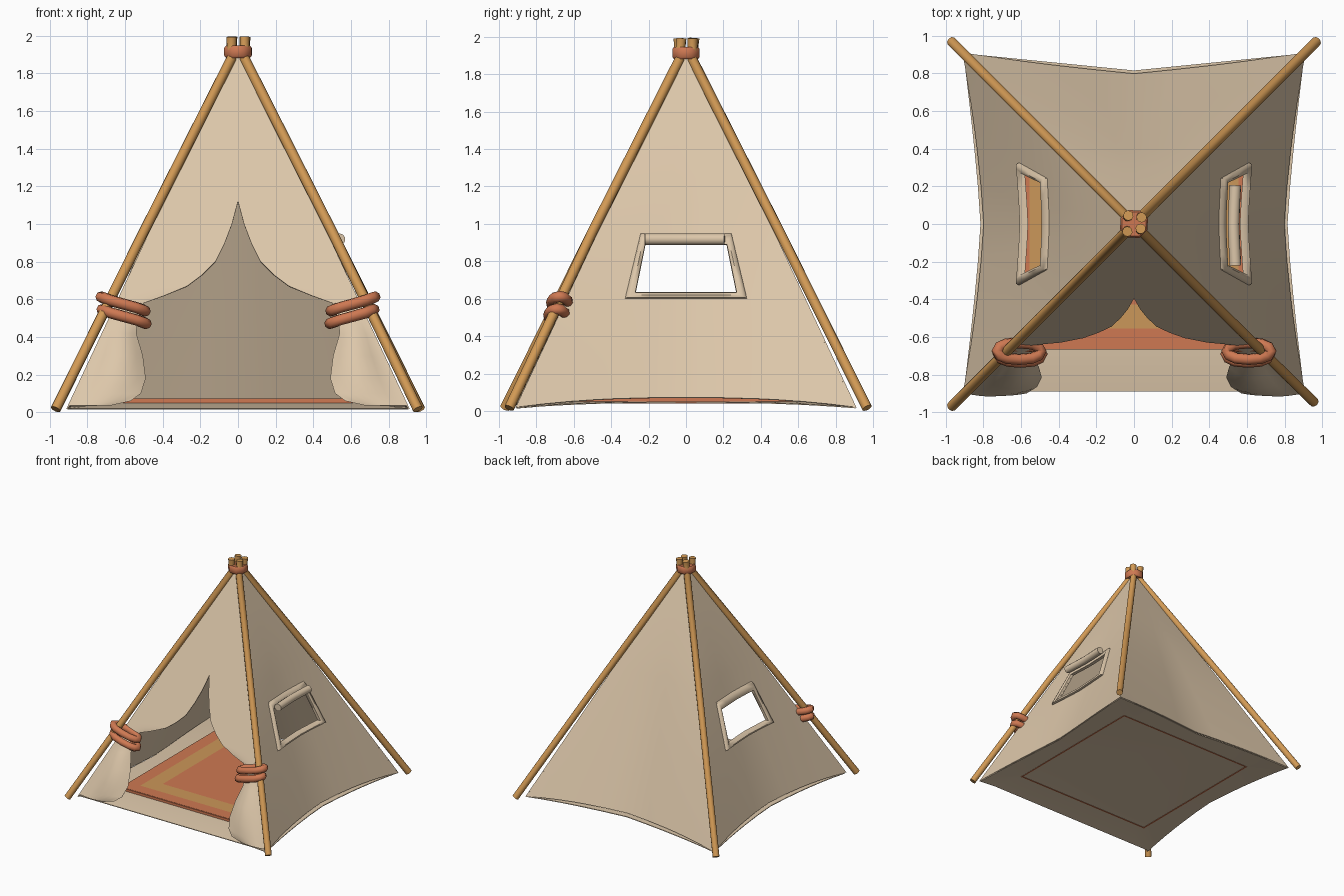
import bpy, bmesh, math
from mathutils import Vector

if "Cube" in bpy.data.objects:
    bpy.data.objects.remove(bpy.data.objects["Cube"])


def material(name, rgb):
    m = bpy.data.materials.new(name)
    m.diffuse_color = (*rgb, 1)
    m.use_nodes = True
    m.node_tree.nodes["Principled BSDF"].inputs["Base Color"].default_value = m.diffuse_color
    return m


CANVAS = material("canvas", (0.72, 0.57, 0.40))
WOOD = material("wood", (0.64, 0.32, 0.09))
ORANGE = material("terracotta", (0.62, 0.19, 0.085))
YELLOW = material("mat yellow", (0.60, 0.31, 0.10))


def finish(name, bm, mats, angle=50, thick=0):
    bmesh.ops.remove_doubles(bm, verts=bm.verts, dist=0.0005)
    bmesh.ops.recalc_face_normals(bm, faces=bm.faces)
    if thick:
        bmesh.ops.solidify(bm, geom=bm.faces[:], thickness=thick)
        bmesh.ops.recalc_face_normals(bm, faces=bm.faces)
    me = bpy.data.meshes.new(name)
    bm.to_mesh(me)
    bm.free()
    for m in mats:
        me.materials.append(m)
    ob = bpy.data.objects.new(name, me)
    bpy.context.collection.objects.link(ob)
    bpy.ops.object.select_all(action='DESELECT')
    ob.select_set(True)
    bpy.context.view_layer.objects.active = ob
    bpy.ops.object.shade_smooth_by_angle(angle=math.radians(angle))
    return ob


def bridge(bm, a, b, closed=True):
    n = len(a)
    for i in range(n if closed else n - 1):
        j = (i + 1) % n
        bm.faces.new((a[i], a[j], b[j], b[i]))


def tube(name, pts, r, mat, sides=10, closed=False):
    bm = bmesh.new()
    pts = [Vector(p) for p in pts]
    n, rings = len(pts), []
    ref = Vector((0.13, 0.21, 1)) if abs((pts[1] - pts[0]).normalized().z) < 0.7 else Vector((1, 0.1, 0))
    for i, p in enumerate(pts):
        a = pts[(i - 1) % n] if closed or i else p
        b = pts[(i + 1) % n] if closed or i < n - 1 else p
        t = (b - a).normalized()
        s = t.cross(ref).normalized()
        w = s.cross(t)
        rings.append([bm.verts.new(p + r * (math.cos(k) * s + math.sin(k) * w))
                      for k in (2 * math.pi * j / sides for j in range(sides))])
    for i in range(n if closed else n - 1):
        bridge(bm, rings[i], rings[(i + 1) % n])
    if not closed:
        bm.faces.new(rings[0])
        bm.faces.new(rings[-1])
    return finish(name, bm, [mat])


def box(bm, x0, x1, y0, y1, z0, z1):
    r = bmesh.ops.create_cube(bm, size=1)
    for v in r["verts"]:
        v.co = ((x0 + x1) / 2 + v.co.x * (x1 - x0), (y0 + y1) / 2 + v.co.y * (y1 - y0),
                (z0 + z1) / 2 + v.co.z * (z1 - z0))


# Canvas shape: half width at a height, and the sagging wall surface
def half(z):
    return 0.92 - z * 0.89 / 1.9


def hem(u):
    return 0.02 + 0.052 * (1 - abs(u) ** 2.5)


def wall(side, u, z, off=0.0):
    h = half(z)
    p = 1.0 if side == "back" else 1.25
    d = h - 0.093 * max(0, 1 - z / 1.3) * (1 - abs(u) ** p) + off
    return {"right": Vector((d, u * h, z)), "left": Vector((-d, u * h, z)),
            "back": Vector((u * h, d, z))}[side]


US = [-1, -0.85, -0.7, -0.55, -0.43, -0.22, 0, 0.22, 0.43, 0.55, 0.7, 0.85, 1]
ZS = [0, 0.2, 0.4, 0.63, 0.76, 0.89, 1.1, 1.3, 1.6, 1.9]

# Back and side walls, the sides with a window hole
for side in ("back", "left", "right"):
    bm = bmesh.new()
    g = [[bm.verts.new(wall(side, u, z if z else hem(u))) for u in US] for z in ZS]
    for i in range(len(ZS) - 1):
        for j in range(len(US) - 1):
            if side != "back" and 3 <= i <= 4 and 4 <= j <= 7:
                continue
            bm.faces.new((g[i][j], g[i][j + 1], g[i + 1][j + 1], g[i + 1][j]))
    finish(side + "_wall", bm, [CANVAS], 50, 0.008)

# Padded window frames
for side in ("left", "right"):
    bm = bmesh.new()
    loops = []
    for uw, z0, z1, off in ((0.51, 0.60, 0.95, 0.0), (0.50, 0.606, 0.94, 0.018), (0.465, 0.62, 0.915, 0.026),
                            (0.435, 0.633, 0.89, 0.015), (0.43, 0.636, 0.886, -0.012), (0.49, 0.606, 0.94, -0.012)):
        uz = [(-uw + 2 * uw * k / 6, z0) for k in range(6)] + [(uw, z0 + (z1 - z0) * k / 3) for k in range(3)]
        uz += [(uw - 2 * uw * k / 6, z1) for k in range(6)] + [(-uw, z1 - (z1 - z0) * k / 3) for k in range(3)]
        loops.append([bm.verts.new(wall(side, u, z, off)) for u, z in uz])
    for i in range(len(loops)):
        bridge(bm, loops[i], loops[(i + 1) % len(loops)])
    finish(side + "_window_frame", bm, [CANVAS])

# Rolled up window cover on the right side
tube("window_roll", [wall("right", k * 0.1, 0.918, 0.066) for k in (-4.5, -3, -1.5, 0, 1.5, 3, 4.2)],
     0.031, CANVAS, 12)

# Front wall with tied back door flaps: height, opening edge, inward curl of the edge
PROFILE = [(1.9, 0, 0), (1.5, 0, 0), (1.12, 0, 0), (1.0, 0.032, 0), (0.9, 0.07, 0), (0.8, 0.12, 0),
           (0.73, 0.19, 0), (0.67, 0.27, 0), (0.62, 0.39, 0), (0.58, 0.5, 0.01), (0.5, 0.53, 0.02),
           (0.42, 0.54, 0.03), (0.3, 0.505, 0.04), (0.18, 0.49, 0.04), (0.1, 0.515, 0.02),
           (0.06, 0.57, 0), (0.035, 0.68, 0)]
bm = bmesh.new()
for sx in (-1, 1):
    rows = []
    for z, xin, curl in PROFILE:
        puff = 0.055 * math.sin(math.pi * min(1, max(0, (0.5 - z) / 0.5)))
        row = []
        for k in range(9):
            s = k / 8
            x = xin + (half(z) - xin) * s
            y = -half(z) - puff * math.sin(math.pi * min(1, s + 0.12)) + curl * (1 - s) ** 3
            row.append(bm.verts.new((sx * x, y, z)))
        rows.append(row)
    for a, b in zip(rows, rows[1:]):
        bridge(bm, a, b, False)
finish("front_wall_and_flaps", bm, [CANVAS], 60, 0.008)

# Floor cloth following the hem
bm = bmesh.new()
outer, inner = [], []
for side, us in (("front", US), ("right", US), ("back", US[::-1]), ("left", US[::-1])):
    for u in us[:-1]:
        z = 0.02 + 0.03 * (1 - abs(u) ** 2.5)
        if side == "front":
            p, q = Vector((u * 0.905, -0.89, 0.02)), (u * 0.66, -0.66)
        else:
            p = wall(side, u, 0.03)
            p.z = z
            q = {"right": (0.66, u * 0.66), "left": (-0.66, u * 0.66), "back": (u * 0.66, 0.66)}[side]
        outer.append(bm.verts.new(p))
        inner.append(bm.verts.new((*q, 0.05)))
bridge(bm, outer, inner)
bm.faces.new(inner)
finish("floor_cloth", bm, [CANVAS], 50, 0.006)

# Mat with nested squares coloured by distance from the middle
bm = bmesh.new()
box(bm, -0.66, 0.66, -0.66, 0.66, 0.052, 0.072)
top = max(bm.faces, key=lambda f: f.calc_center_median().z)
for width, idx in ((0.15, 1), (0.18, 0)):
    bmesh.ops.inset_region(bm, faces=[top], thickness=width)
    top.material_index = idx
    if idx == 0:
        for f in bm.faces:
            c = f.calc_center_median()
            if c.z > 0.07 and f is not top:
                f.material_index = 1 if max(abs(c.x), abs(c.y)) < 0.5 else 0
finish("floor_mat", bm, [ORANGE, YELLOW], 30)

# Mat edging that shows through the underside
bm = bmesh.new()
for s in (-1, 1):
    box(bm, s * 0.66 - 0.006, s * 0.66 + 0.006, -0.666, 0.666, 0.041, 0.07)
    box(bm, -0.654, 0.654, s * 0.66 - 0.006, s * 0.66 + 0.006, 0.041, 0.07)
finish("mat_edging", bm, [ORANGE], 30)

# Four poles meeting and crossing slightly at the top
for name, sx, sy, tip in (("front_left", -1, -1, (-0.035, -0.04)), ("front_right", 1, -1, (0.035, -0.025)),
                          ("back_left", -1, 1, (-0.03, 0.045)), ("back_right", 1, 1, (0.04, 0.035))):
    fx, fy = (0.955, 0.945) if name == "front_right" else (0.968, 0.968)
    tube(name + "_pole", [(sx * fx, sy * fy, 0.016), (sx * 0.5, sy * 0.5, 0.958),
                          (sx * 0.034, sy * 0.034, 1.88), (*tip, 1.993)], 0.027, WOOD, 10)

# Binding at the pole tops
bm = bmesh.new()
rings = [[bm.verts.new((r * math.cos(k * math.pi / 4 + 0.39), r * math.sin(k * math.pi / 4 + 0.39), z)) for k in range(8)]
         for r, z in ((0.05, 1.882), (0.07, 1.882), (0.079, 1.893), (0.079, 1.934), (0.07, 1.946), (0.05, 1.946))]
for a, b in zip(rings, rings[1:]):
    bridge(bm, a, b)
bm.faces.new(rings[0])
bm.faces.new(rings[-1])
finish("top_binding", bm, [ORANGE], 48)

# Two tie rings around each front pole and gathered flap
for label, sx in (("left", -1), ("right", 1)):
    for level, (cx, cy, cz) in (("upper", (0.61, -0.675, 0.575)), ("lower", (0.605, -0.69, 0.508))):
        pts = []
        for k in range(12):
            a = 2 * math.pi * k / 12
            c, s = math.cos(a), math.sin(a)
            pts.append((sx * (cx + 0.117 * math.copysign(abs(c) ** 0.8, c)), cy + 0.044 * s, cz + 0.037 * c))
        tube(f"{label}_tie_{level}", pts, 0.03, ORANGE, 8, True)
